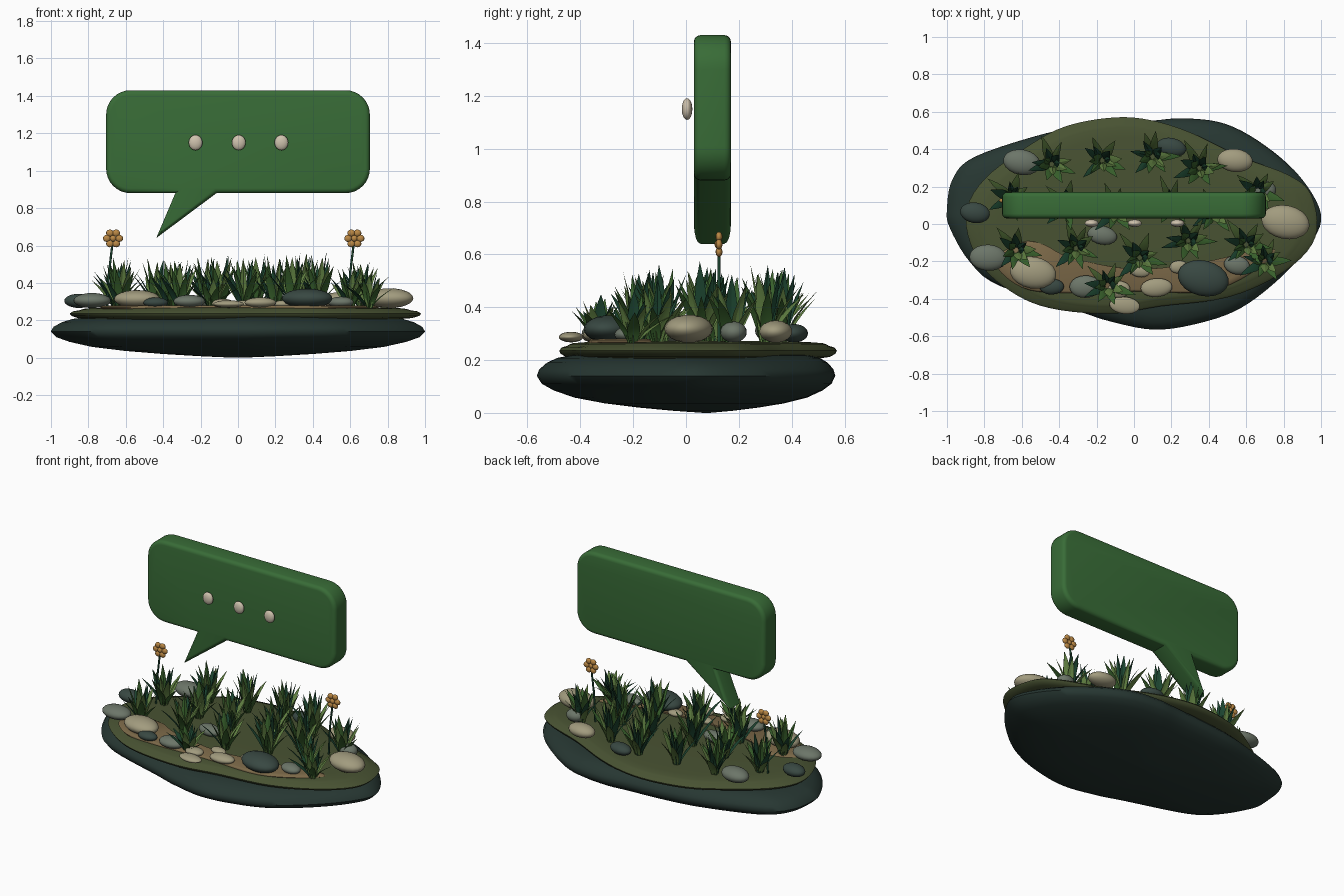
import bpy, bmesh, math, random
from mathutils import Vector

if "Cube" in bpy.data.objects:
    bpy.data.objects.remove(bpy.data.objects["Cube"])

random.seed(4)


def mat(name, r, g, b):
    m = bpy.data.materials.new(name)
    m.diffuse_color = (r, g, b, 1)
    m.use_nodes = True
    m.node_tree.nodes["Principled BSDF"].inputs["Base Color"].default_value = m.diffuse_color
    return m


BASE = mat("dark_base", .02, .038, .032)
MOSS = mat("moss", .065, .085, .032)
SAND = mat("sand", .2, .14, .065)
BUBBLE = mat("bubble_green", .04, .15, .038)
CREAM = mat("cream", .62, .54, .42)
STONE = {"L": mat("stone_light", .36, .33, .21), "G": mat("stone_grey", .15, .18, .14),
         "D": mat("stone_dark", .04, .065, .055)}
GREENS = [mat("leaf_dark", .012, .06, .03), mat("leaf_mid", .04, .12, .025), mat("leaf_light", .12, .22, .055)]
PETAL = mat("petal", .5, .25, .06)


def finish(bm, name, mats, angle=40):
    me = bpy.data.meshes.new(name)
    bm.to_mesh(me)
    bm.free()
    ob = bpy.data.objects.new(name, me)
    bpy.context.collection.objects.link(ob)
    for m in mats:
        me.materials.append(m)
    bpy.ops.object.select_all(action='DESELECT')
    ob.select_set(True)
    bpy.context.view_layer.objects.active = ob
    bpy.ops.object.shade_smooth_by_angle(angle=math.radians(angle))
    return ob


def smooth_loop(pts, n=5):
    """Closed Catmull-Rom loop through the points."""
    p = [Vector(q) for q in pts]
    out = []
    for i in range(len(p)):
        a, b, c, d = (p[(i + k) % len(p)] for k in (-1, 0, 1, 2))
        for j in range(n):
            t = j / n
            out.append(.5 * (2 * b + (c - a) * t + (2 * a - 5 * b + 4 * c - d) * t * t
                             + (3 * b - a - 3 * c + d) * t ** 3))
    return out


def blob(name, pts, centre, profile, m):
    """Stack scaled copies of an outline: profile is (scale, z) from bottom to top."""
    bm = bmesh.new()
    c = Vector(centre)
    loop = smooth_loop(pts)
    n = len(loop)
    rings = [[bm.verts.new((*(c + (q - c) * s), z)) for q in loop] for s, z in profile]
    for lo, hi in zip(rings, rings[1:]):
        for i in range(n):
            bm.faces.new((lo[i], lo[(i + 1) % n], hi[(i + 1) % n], hi[i]))
    bm.faces.new(rings[0])
    bm.faces.new(rings[-1])
    bmesh.ops.recalc_face_normals(bm, faces=bm.faces[:])
    return finish(bm, name, [m], 60)


# ground layers
blob("base", [(-1, .08), (-.97, .24), (-.85, .36), (-.47, .485), (-.2, .53), (.09, .552), (.27, .565), (.49, .535),
              (.7, .42), (.89, .25), (1, .05), (.94, -.11), (.78, -.29), (.57, -.45), (.35, -.53), (.11, -.565),
              (-.13, -.52), (-.3, -.465), (-.72, -.33), (-.88, -.2), (-.985, -.02)], (0, .08),
     [(.02, 0), (.2, .008), (.4, .02), (.6, .036), (.78, .058), (.9, .085), (.97, .11), (1, .14),
      (.985, .165), (.94, .19), (.88, .208), (.8, .218), (.6, .222)], BASE)
blob("moss_layer", [(-.1, .57), (-.34, .53), (-.53, .44), (-.8, .24), (-.9, .04), (-.83, -.2), (-.66, -.36),
                    (-.45, -.45), (-.13, -.48), (.14, -.44), (.51, -.39), (.81, -.25), (.97, -.07), (.95, .15),
                    (.83, .26), (.57, .36), (.3, .49), (.09, .555)], (0, .04),
     [(.86, .205), (.95, .212), (.99, .224), (1, .236), (.98, .248), (.94, .254), (.93, .258),
      (.9, .264), (.8, .268), (.5, .272)], MOSS)
blob("sand_path", [(-.74, -.2), (-.57, -.09), (-.38, -.17), (0, -.24), (.4, -.2), (.74, -.13), (.66, -.24),
                   (.4, -.36), (0, -.36), (-.35, -.37), (-.6, -.34)], (0, -.25),
     [(.97, .255), (1, .268), (.98, .276), (.9, .28)], SAND)


def ellipsoid(name, loc, size, m, turn=0, seg=20):
    bm = bmesh.new()
    bmesh.ops.create_uvsphere(bm, u_segments=seg, v_segments=seg * 3 // 5, radius=1)
    ob = finish(bm, name, [m], 60)
    ob.location, ob.scale, ob.rotation_euler.z = loc, size, turn
    return ob


# river stones: x, y, half length, half width, half height, tint
for x, y, a, b, h, k in [
        (-.6, .33, .1, .068, .045, "G"), (.2, .41, .08, .05, .035, "D"), (.54, .34, .095, .062, .042, "L"),
        (.81, .01, .13, .09, .053, "L"), (.37, -.29, .138, .095, .052, "D"), (-.05, -.435, .082, .046, .02, "L"),
        (.12, -.34, .085, .05, .028, "L"), (-.26, -.335, .085, .06, .035, "G"), (-.44, -.335, .066, .042, .028, "D"),
        (-.54, -.26, .125, .085, .048, "L"), (-.78, -.18, .1, .07, .04, "G"), (-.85, .06, .08, .055, .038, "D"),
        (-.17, -.06, .08, .05, .035, "G"), (.55, -.22, .07, .05, .03, "G"), (.03, -.25, .055, .034, .02, "L"),
        (-.08, -.35, .06, .045, .024, "L"), (.24, -.23, .05, .035, .02, "L"), (.7, .18, .06, .05, .04, "G")]:
    ellipsoid("stone", (x, y, .268 + h * .95), (a, b, h), STONE[k], random.uniform(-.25, .1))


def tuft(x, y, height, blades=15):
    """Clump of pointed, folded leaves arching outwards."""
    bm = bmesh.new()
    for i in range(blades):
        ang = i * 2.4 + random.uniform(-.3, .3)
        k = i / blades
        spread = .03 + .12 * k * random.uniform(.8, 1.15)
        h = height * (1 - .42 * k) * random.uniform(.88, 1.02)
        w = random.uniform(.018, .026)
        out = Vector((math.cos(ang), math.sin(ang), 0))
        side = Vector((-out.y, out.x, 0))
        rows = []
        for t, f in ((0, .55), (.25, .9), (.5, 1), (.75, .65)):
            p = Vector((x, y, .262 + h * t)) + out * (.015 + spread * t ** 1.5)
            rows.append([bm.verts.new(q) for q in
                         (p - side * w * f, p - out * .007 * f, p + side * w * f)])
        tip = bm.verts.new(Vector((x, y, .262 + h)) + out * (.015 + spread))
        faces = [bm.faces.new((lo[j], lo[j + 1], hi[j + 1], hi[j]))
                 for lo, hi in zip(rows, rows[1:]) for j in (0, 1)]
        faces += [bm.faces.new((rows[-1][j], rows[-1][j + 1], tip)) for j in (0, 1)]
        for fc in faces:
            fc.material_index = i % 3
    finish(bm, "grass_tuft", GREENS, 30)


for x, y, h in [(-.44, .32, .28), (-.17, .34, .31), (.1, .36, .29), (.35, .3, .33),
                (-.65, .14, .27), (-.36, .1, .27), (-.1, .07, .31), (.2, .1, .3), (.43, .06, .32), (.66, .17, .28),
                (-.63, -.14, .28), (-.31, -.13, .29), (.03, -.18, .29), (.29, -.09, .31), (.6, -.11, .25),
                (-.14, -.33, .19), (.7, -.2, .2)]:
    tuft(x, y, h)


# speech bubble: rounded rectangle with a pointed tail, rounded rims
def speech_bubble():
    pts = []
    r = .13
    for cx, cz, a0 in ((.575, 1.01, -90), (.575, 1.3, 0), (-.575, 1.3, 90), (-.575, 1.01, 180)):
        for i in range(9):
            a = math.radians(a0 + 90 * i / 8)
            pts.append((cx + r * math.cos(a), cz + r * math.sin(a)))
    pts += [(-.335, .88), (-.437, .64), (-.115, .88)]
    bm = bmesh.new()
    f = bm.faces.new([bm.verts.new((px, .03, pz)) for px, pz in pts])
    ret = bmesh.ops.extrude_face_region(bm, geom=[f], use_keep_orig=True)
    bmesh.ops.translate(bm, vec=(0, .14, 0),
                        verts=[g for g in ret["geom"] if isinstance(g, bmesh.types.BMVert)])
    bmesh.ops.recalc_face_normals(bm, faces=bm.faces[:])
    rims = [e for e in bm.edges if abs(e.verts[0].co.y - e.verts[1].co.y) < 1e-4]
    bmesh.ops.bevel(bm, geom=rims, offset=.025, segments=4, profile=.5, affect='EDGES', clamp_overlap=False)
    finish(bm, "speech_bubble", [BUBBLE], 35)


speech_bubble()
for x in (-.227, .004, .232):
    ellipsoid("bubble_dot", (x, .004, 1.15), (.037, .02, .041), CREAM)


# flowers: leaning stem, six petals round a centre
def flower(x, y, z, foot):
    cu = bpy.data.curves.new("flower_stem", 'CURVE')
    cu.dimensions = '3D'
    cu.bevel_depth = .006
    sp = cu.splines.new('POLY')
    sp.points.add(2)
    for p, q in zip(sp.points, ((foot, y, .26), (foot + .3 * (x - foot), y, .45), (x, y, z))):
        p.co = (*q, 1)
    cu.materials.append(GREENS[0])
    bpy.context.collection.objects.link(bpy.data.objects.new("flower_stem", cu))
    for i in range(6):
        a = math.radians(60 * i)
        ellipsoid("flower_petal", (x + .033 * math.cos(a), y, z + .033 * math.sin(a)),
                  (.021, .013, .019), PETAL, seg=12)
    ellipsoid("flower_centre", (x, y - .003, z), (.017, .014, .017), PETAL, seg=12)


flower(-.668, .125, .638, -.7)
flower(.622, .125, .638, .59)
